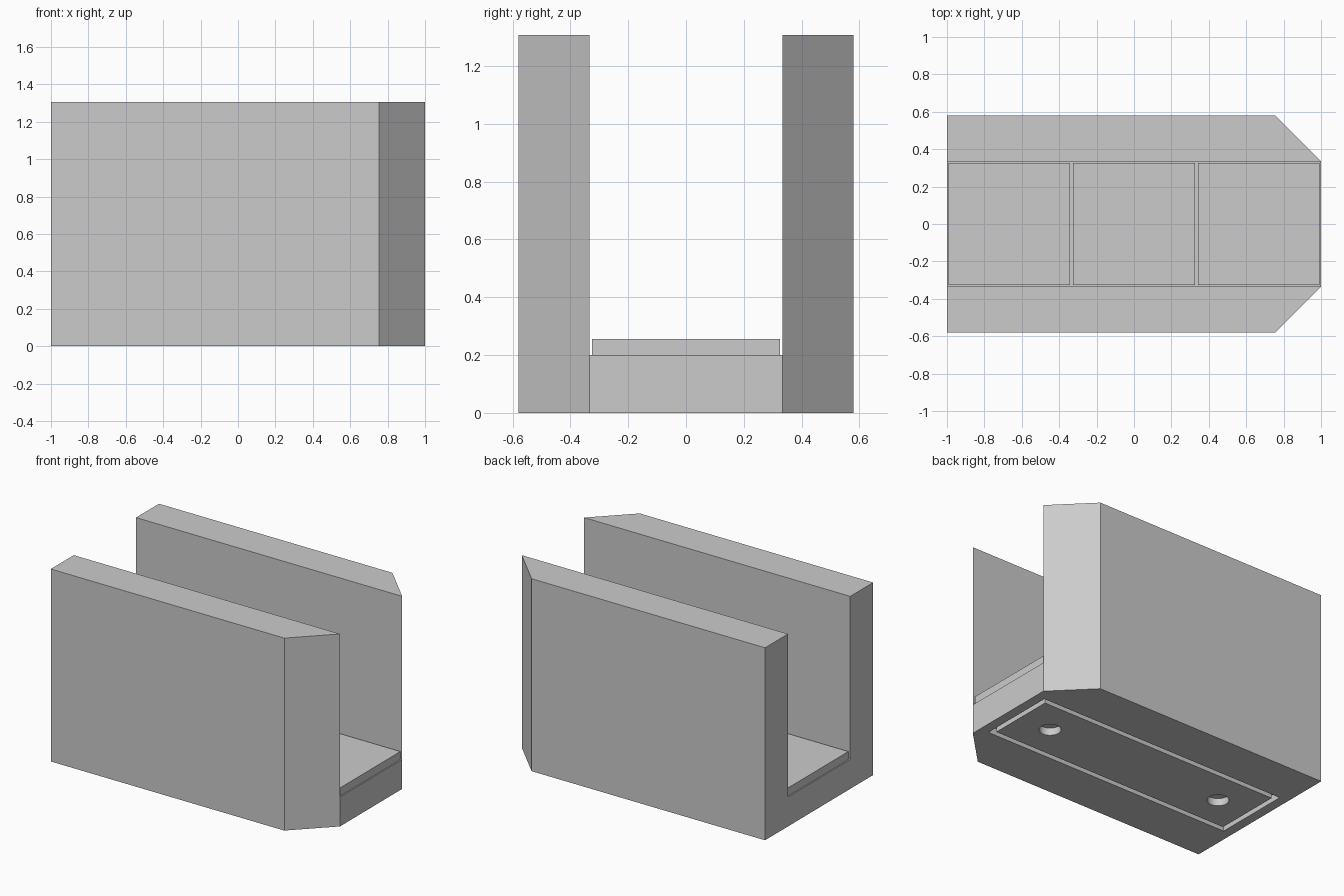
import bpy, bmesh, math

cube = bpy.data.objects.get("Cube")
if cube:
    bpy.data.objects.remove(cube, do_unlink=True)

grey = bpy.data.materials.new("light grey")
grey.use_nodes = True
colour = (0.6, 0.6, 0.6, 1)
grey.diffuse_color = colour
grey.node_tree.nodes["Principled BSDF"].inputs["Base Color"].default_value = colour


def prism(name, outline, z0, z1):
    """Extrude a flat outline from z0 up to z1."""
    bm = bmesh.new()
    face = bm.faces.new([bm.verts.new((x, y, z0)) for x, y in outline])
    top = bmesh.ops.extrude_face_region(bm, geom=[face])["geom"]
    bmesh.ops.translate(bm, vec=(0, 0, z1 - z0),
                        verts=[v for v in top if isinstance(v, bmesh.types.BMVert)])
    bmesh.ops.recalc_face_normals(bm, faces=bm.faces)
    mesh = bpy.data.meshes.new(name)
    bm.to_mesh(mesh)
    bm.free()
    mesh.materials.append(grey)
    obj = bpy.data.objects.new(name, mesh)
    bpy.context.collection.objects.link(obj)
    return obj


def rect(hx, hy, cx=0):
    return [(cx - hx, -hy), (cx + hx, -hy), (cx + hx, hy), (cx - hx, hy)]


def circle(radius, cx, sides=32):
    angles = [2 * math.pi * i / sides for i in range(sides)]
    return [(cx + radius * math.cos(a), radius * math.sin(a)) for a in angles]


def cut(target, cutter):
    """Subtract the cutter, apply it and discard the cutter."""
    cutter.hide_render = True
    mod = target.modifiers.new("cut", "BOOLEAN")
    mod.operation, mod.solver, mod.object = "DIFFERENCE", "EXACT", cutter
    bpy.context.view_layer.objects.active = target
    bpy.ops.object.modifier_apply(modifier=mod.name)
    bpy.data.objects.remove(cutter, do_unlink=True)


HALF_Y, CHANNEL_Y = 0.58, 0.334
HEIGHT, FLOOR = 1.307, 0.2
PITCH, DEPTH = 0.667, 0.05
CHAMFER_X = 1 - (HALF_Y - CHANNEL_Y)

# Block with two chamfered corners, hollowed into a channel
side = [(-1, -HALF_Y), (CHAMFER_X, -HALF_Y), (1, -CHANNEL_Y)]
body = prism("channel_body", side + [(x, -y) for x, y in reversed(side)], 0, HEIGHT)
cut(body, prism("channel_cutter", rect(1.2, CHANNEL_Y), FLOOR, HEIGHT + 0.2))

# Rectangular groove under the base
groove = prism("groove_cutter", rect(0.934, 0.265), -0.1, DEPTH)
cut(groove, prism("groove_core", rect(0.9, 0.23), -0.2, DEPTH + 0.1))
cut(body, groove)

# Round sockets under the base
for x in (-PITCH, PITCH):
    cut(body, prism("socket_cutter", circle(0.067, x), -0.1, DEPTH))

# Raised floor tiles
for name, x in (("back_end_tile", -PITCH), ("middle_tile", 0), ("open_end_tile", PITCH)):
    prism(name, rect(0.325, 0.325, x), FLOOR, FLOOR + 0.055)

# Smooth socket walls, keep every corner sharp
bpy.ops.object.select_all(action="DESELECT")
body.select_set(True)
bpy.context.view_layer.objects.active = body
bpy.ops.object.shade_smooth_by_angle(angle=math.radians(30))
